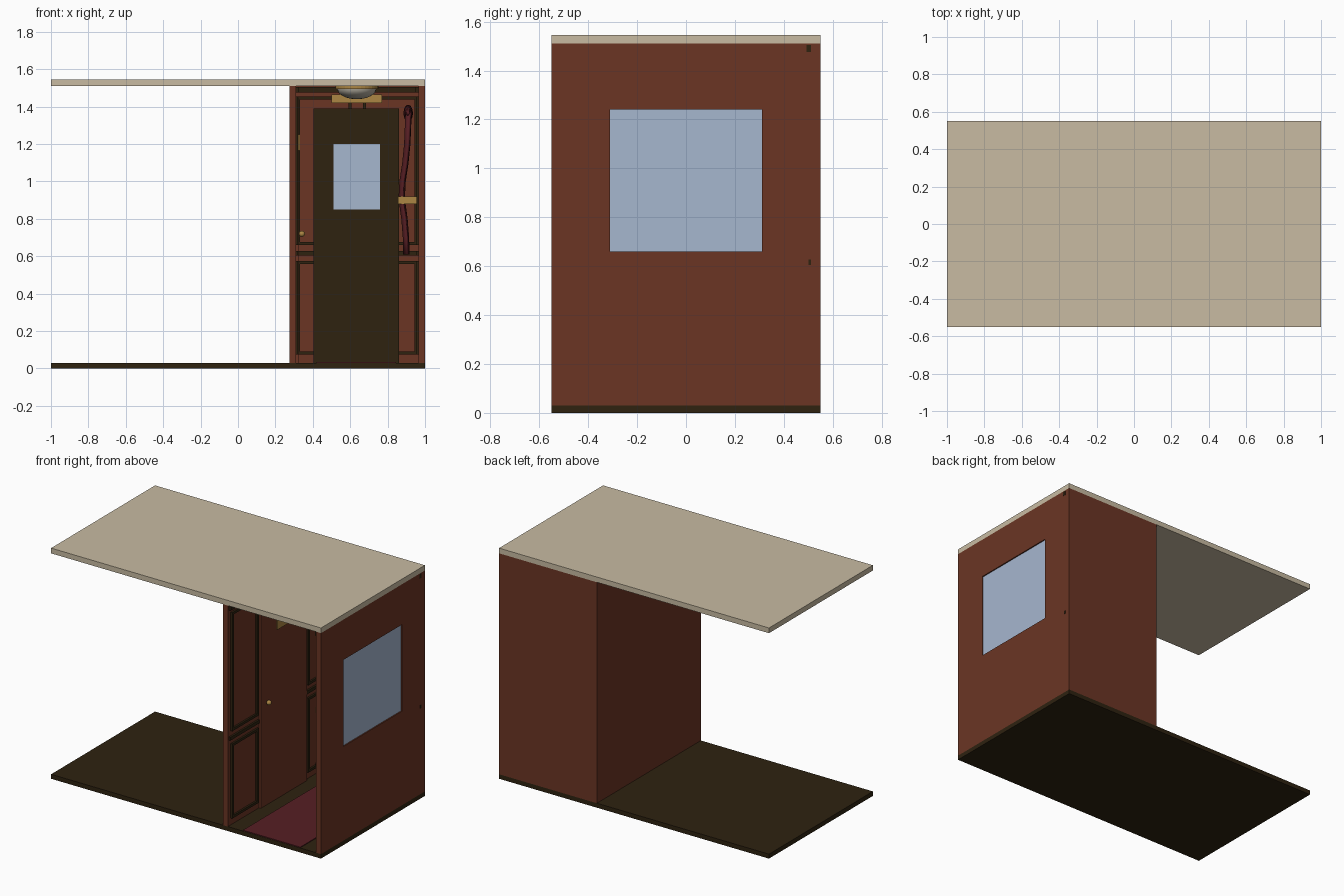
import bpy, bmesh, math
from mathutils import Matrix, Vector

if "Cube" in bpy.data.objects:
    bpy.data.objects.remove(bpy.data.objects["Cube"])


def material(name, rgb):
    m = bpy.data.materials.new(name)
    lin = [((c / 255 + 0.055) / 1.055) ** 2.4 if c > 10 else c / 255 / 12.92 for c in rgb]
    m.diffuse_color = (*lin, 1)
    m.use_nodes = True
    m.node_tree.nodes["Principled BSDF"].inputs["Base Color"].default_value = m.diffuse_color
    return m


WOOD = material("red_brown_wood", (107, 53, 36))
DARK = material("dark_wood", (46, 34, 16))
CREAM = material("cream_roof", (200, 187, 162))
GLASS = material("pale_blue_glass", (166, 183, 207))
BRASS = material("brass", (172, 134, 68))
LAMP = material("lamp_glass", (178, 172, 158))
RED = material("dark_red_fabric", (86, 30, 35))


def finish(name, bm, mat, smooth=False):
    bmesh.ops.recalc_face_normals(bm, faces=bm.faces)
    me = bpy.data.meshes.new(name)
    bm.to_mesh(me)
    bm.free()
    me.materials.append(mat)
    ob = bpy.data.objects.new(name, me)
    bpy.context.collection.objects.link(ob)
    if smooth:
        for p in me.polygons:
            p.use_smooth = True
    return ob


def boxes(name, mat, *items):
    """One object from boxes given as (x0, x1, y0, y1, z0, z1)."""
    bm = bmesh.new()
    for x0, x1, y0, y1, z0, z1 in items:
        mid = Vector((x0 + x1, y0 + y1, z0 + z1)) / 2
        size = Matrix.Diagonal((x1 - x0, y1 - y0, z1 - z0, 1))
        bmesh.ops.create_cube(bm, size=1, matrix=Matrix.Translation(mid) @ size)
    return finish(name, bm, mat)


def ball(name, mat, loc, scale, keep_below=False):
    bm = bmesh.new()
    bmesh.ops.create_uvsphere(bm, u_segments=24, v_segments=16, radius=1)
    if keep_below:
        bmesh.ops.delete(bm, geom=[v for v in bm.verts if v.co.z > 0.01], context='VERTS')
    bmesh.ops.transform(bm, matrix=Matrix.Translation(loc) @ Matrix.Diagonal((*scale, 1)), verts=bm.verts)
    return finish(name, bm, mat, True)


def frame(a0, a1, z0, z1, w=0.017):
    """Four strips of a panel moulding as (a0, a1, z0, z1) rectangles."""
    return [(a0, a1, z0, z0 + w), (a0, a1, z1 - w, z1),
            (a0, a0 + w, z0 + w, z1 - w), (a1 - w, a1, z0 + w, z1 - w)]


def on_back(rects, y0, y1):
    return [(a, b, y0, y1, c, d) for a, b, c, d in rects]


def on_side(rects, x0, x1):
    return [(x0, x1, a, b, c, d) for a, b, c, d in rects]


F, C = 0.03, 1.51            # floor top and ceiling height
LOW, HIGH = (0.075, 0.575), (0.66, 1.455)

# Floor, roof and carpet
boxes("floor", DARK, (-1, 1, -0.55, 0.55, 0, F))
boxes("roof", CREAM, (-1, 1, -0.55, 0.55, C, 1.545))
boxes("carpet", RED, (0.42, 0.845, -0.548, 0.46, F, F + 0.005))

# Walls, the right one with a window opening
boxes("left_wall", WOOD, (0.275, 0.31, -0.55, 0.55, F, C))
boxes("back_wall", WOOD, (0.31, 0.965, 0.515, 0.55, F, C))
boxes("right_wall", WOOD,
      (0.965, 1, -0.55, -0.31, F, C), (0.965, 1, 0.31, 0.55, F, C),
      (0.965, 1, -0.31, 0.31, F, 0.66), (0.965, 1, -0.31, 0.31, 1.24, C))
boxes("side_window", GLASS, (0.975, 0.992, -0.31, 0.31, 0.66, 1.24))

# Back wall mouldings; the two rails run through the right wall
rects = []
for a0, a1 in ((0.315, 0.607), (0.668, 0.96)):
    for z in (LOW, HIGH):
        rects += frame(a0, a1, *z)
boxes("back_mouldings", DARK, *on_back(rects, 0.5, 0.516),
      (0.3, 1.001, 0.5, 0.512, 0.605, 0.627), (0.3, 1.001, 0.492, 0.512, 1.476, 1.505))

# Left wall mouldings either side of the compartment door
rects = []
for a0, a1 in ((-0.52, -0.24), (0.285, 0.49)):
    for z in (LOW, HIGH):
        rects += frame(a0, a1, *z)
    rects.append((a0 - 0.02, a1 + 0.01, 0.605, 0.627))
boxes("left_mouldings", DARK, *on_side(rects, 0.309, 0.322),
      (0.309, 0.325, -0.54, 0.51, 1.476, 1.505))

# Right wall mouldings around the window
rects = frame(-0.52, 0.49, *LOW) + [(-0.54, 0.5, 0.605, 0.627)]
for a0, a1 in ((-0.52, -0.34), (0.34, 0.49)):
    rects += frame(a0, a1, *HIGH)
boxes("right_mouldings", DARK, *on_side(rects, 0.954, 0.966),
      (0.95, 0.966, -0.54, 0.51, 1.476, 1.505))

# Compartment door with knob and plate
boxes("side_door", WOOD, (0.309, 0.324, -0.22, 0.265, F, 1.45))
boxes("door_plate", BRASS, (0.324, 0.331, -0.055, 0.095, 1.165, 1.25))
ball("door_knob", BRASS, (0.342, -0.16, 0.72), (0.016, 0.016, 0.016))

# Dark end door with window and brass header
boxes("end_door", DARK,
      (0.405, 0.51, 0.475, 0.5, F, 1.39), (0.76, 0.86, 0.475, 0.5, F, 1.39),
      (0.51, 0.76, 0.475, 0.5, F, 0.85), (0.51, 0.76, 0.475, 0.5, 1.2, 1.39))
boxes("end_door_window", GLASS, (0.51, 0.76, 0.48, 0.496, 0.85, 1.2))
boxes("door_header", BRASS, (0.5, 0.77, 0.48, 0.5, 1.42, 1.465))

# Ceiling lamp
bm = bmesh.new()
bmesh.ops.create_cone(bm, cap_ends=True, segments=32, radius1=0.115, radius2=0.115, depth=0.015,
                      matrix=Matrix.Translation((0.635, 0, 1.5025)))
finish("lamp_ring", bm, BRASS)
ball("lamp_bowl", LAMP, (0.635, 0, 1.496), (0.105, 0.105, 0.056), True)

# Curtain roll above the window
ball("curtain_roll", RED, (0.91, 0, 1.365), (0.025, 0.42, 0.045))

# Gathered curtains: rows of (z, x, inner y, outer y)
ROWS = [(1.37, 0.912, 0.10, 0.40), (1.2, 0.905, 0.15, 0.40), (1.1, 0.895, 0.21, 0.40),
        (1.0, 0.88, 0.27, 0.40), (0.91, 0.875, 0.32, 0.39), (0.8, 0.89, 0.29, 0.39),
        (0.7, 0.898, 0.27, 0.40), (0.61, 0.90, 0.26, 0.40)]
for side, label in ((-1, "front"), (1, "rear")):
    bm = bmesh.new()
    n, prev = 24, None
    for z, x, y0, y1 in ROWS:
        row = [bm.verts.new((x + 0.009 * math.cos(i * math.pi / 2),
                             side * (y0 + (y1 - y0) * i / n), z)) for i in range(n + 1)]
        if prev:
            for i in range(n):
                bm.faces.new((prev[i], prev[i + 1], row[i + 1], row[i]))
        prev = row
    ob = finish(label + "_curtain", bm, RED, True)
    mod = ob.modifiers.new("cloth", 'SOLIDIFY')
    mod.thickness, mod.offset = 0.016, 0
    # Brass tie holding the curtain to the wall
    a, b = sorted((side * 0.31, side * 0.40))
    boxes(label + "_tie", BRASS, (0.856, 0.862, a, b, 0.88, 0.92),
          (0.862, 0.965, min(a, b) if side < 0 else b - 0.006,
           a + 0.006 if side < 0 else b, 0.88, 0.92))
